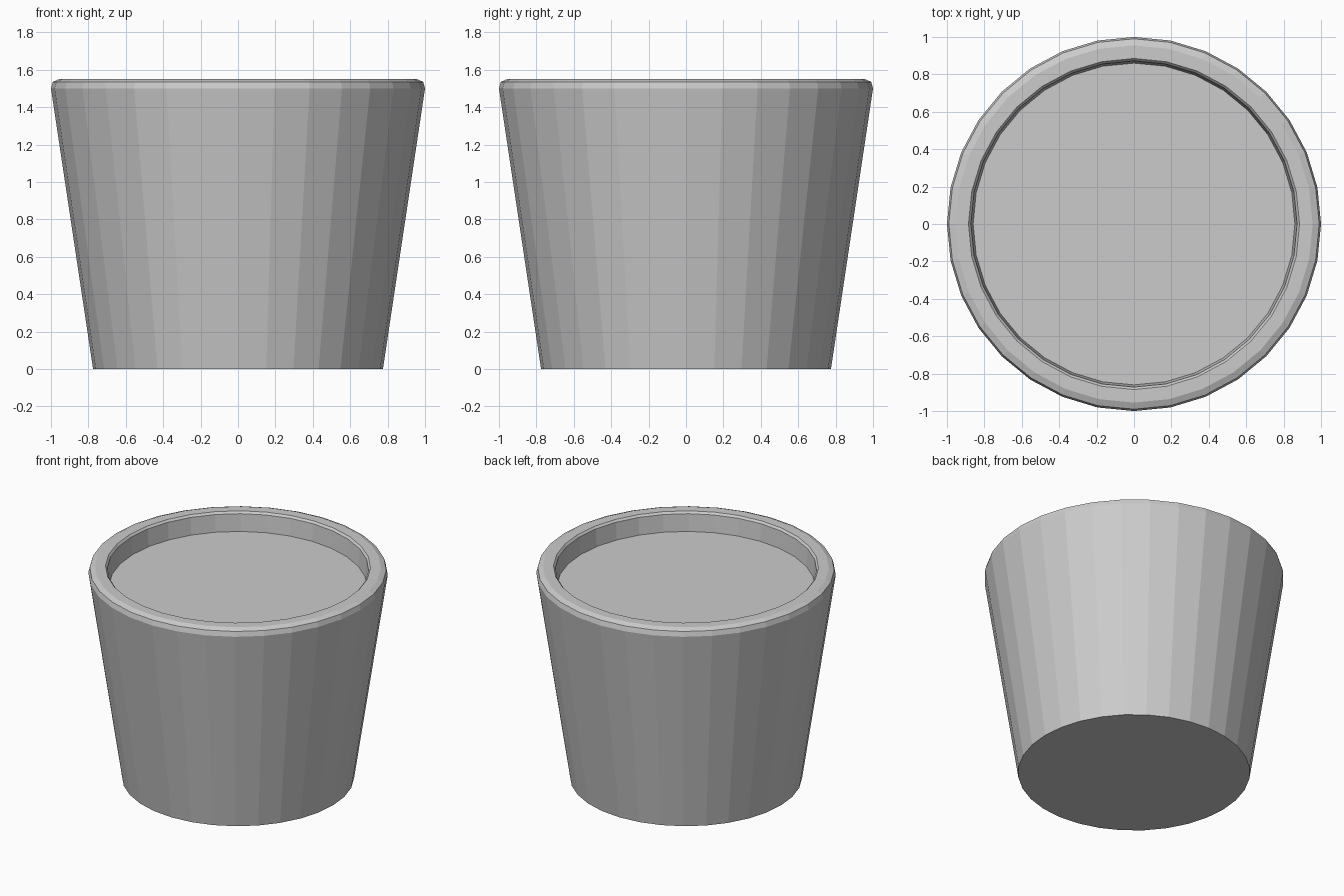
import bpy, bmesh
from math import sin, cos, tau

if "Cube" in bpy.data.objects:
    bpy.data.objects.remove(bpy.data.objects["Cube"])

SIDES = 32


def lathe(name, profile):
    """Revolve (radius, z) points around z; both open ends are capped."""
    bm = bmesh.new()
    rings = [[bm.verts.new((r * cos(tau * i / SIDES), r * sin(tau * i / SIDES), z))
              for i in range(SIDES)] for r, z in profile]
    for a, b in zip(rings, rings[1:]):
        for i in range(SIDES):
            j = (i + 1) % SIDES
            bm.faces.new((a[i], a[j], b[j], b[i]))
    bm.faces.new(rings[0][::-1])
    bm.faces.new(rings[-1])
    bmesh.ops.recalc_face_normals(bm, faces=bm.faces)
    mesh = bpy.data.meshes.new(name)
    bm.to_mesh(mesh)
    bm.free()
    obj = bpy.data.objects.new(name, mesh)
    bpy.context.collection.objects.link(obj)
    return obj


# Tapered pot: outer wall, bevelled rim, short inner wall, filled top surface
lathe("plant_pot", [
    (0.775, 0.0),
    (1.0, 1.50),
    (0.99, 1.535),
    (0.955, 1.55),
    (0.885, 1.55),
    (0.872, 1.535),
    (0.86, 1.41),
])
